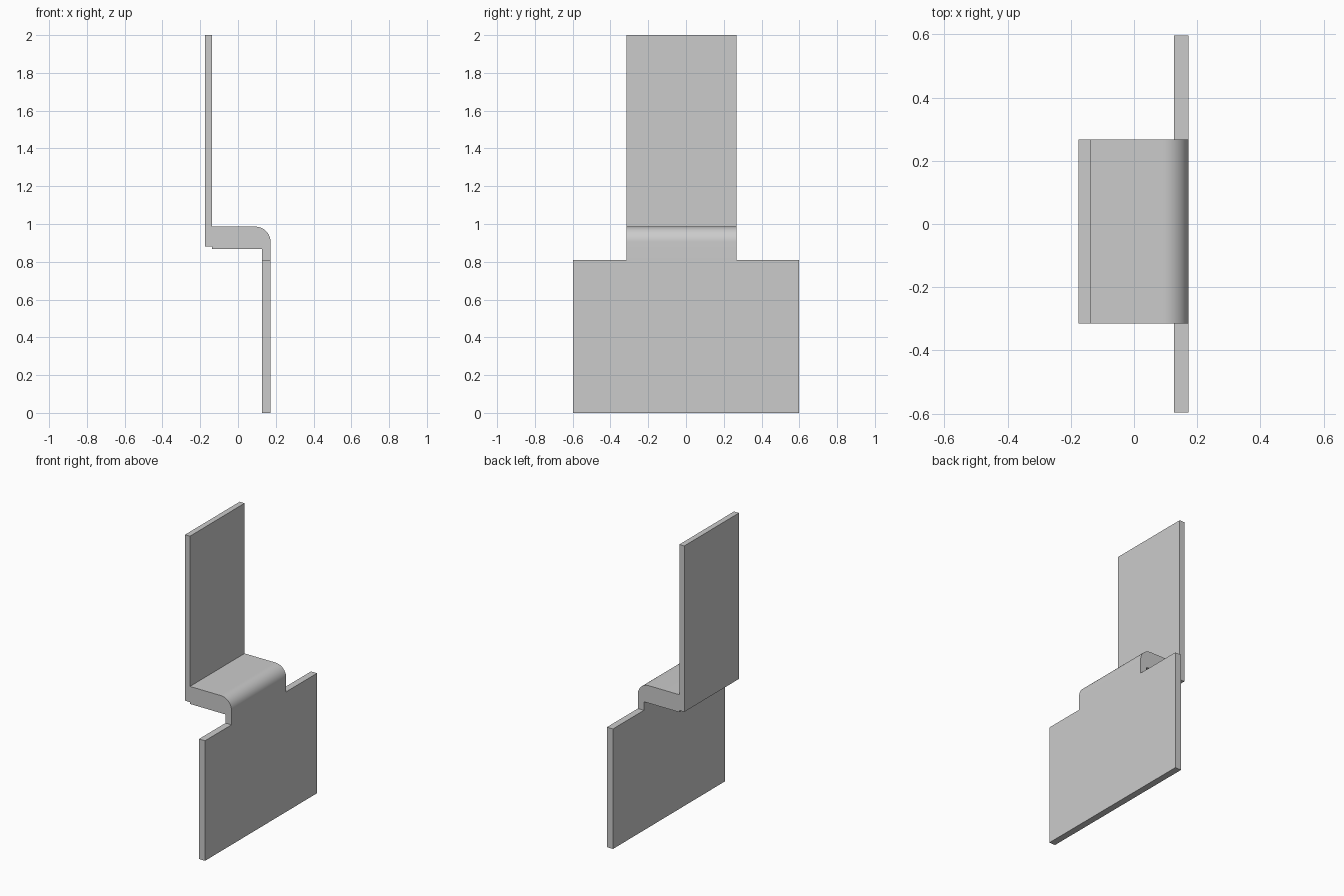
import bpy, bmesh, math

cube = bpy.data.objects.get("Cube")
if cube:
    bpy.data.objects.remove(cube, do_unlink=True)

# Single plain grey finish
grey = bpy.data.materials.new("plain_grey")
grey.use_nodes = True
colour = (0.6, 0.6, 0.6, 1)
grey.diffuse_color = colour
grey.node_tree.nodes["Principled BSDF"].inputs["Base Color"].default_value = colour


def extrude_profile(name, profile, y0, y1):
    """Extrude an x-z outline along y."""
    bm = bmesh.new()
    face = bm.faces.new([bm.verts.new((x, y0, z)) for x, z in profile])
    result = bmesh.ops.extrude_face_region(bm, geom=[face])
    verts = [v for v in result["geom"] if isinstance(v, bmesh.types.BMVert)]
    bmesh.ops.translate(bm, verts=verts, vec=(0, y1 - y0, 0))
    bmesh.ops.recalc_face_normals(bm, faces=bm.faces[:])
    mesh = bpy.data.meshes.new(name)
    bm.to_mesh(mesh)
    bm.free()
    mesh.materials.append(grey)
    obj = bpy.data.objects.new(name, mesh)
    bpy.context.collection.objects.link(obj)
    return obj


def rectangle(x0, x1, z0, z1):
    return [(x0, z0), (x1, z0), (x1, z1), (x0, z1)]


inner, outer = 0.127, 0.172    # faces of the lower plate
back, joint = -0.175, -0.138   # faces of the upper plate
shoulder, ledge, top = 0.81, 0.868, 0.986
tab = (-0.315, 0.268)          # width of the tab along y
radius, steps = 0.08, 16

# Wide lower plate and narrower upright tab
extrude_profile("lower_plate", rectangle(inner, outer, 0, shoulder), -0.597, 0.597)
extrude_profile("upper_plate", rectangle(back, joint, 0.88, 2), *tab)

# Connecting shelf with a rounded outer bend and short neck
bend = []
for i in range(steps + 1):
    a = math.pi / 2 * i / steps
    bend.append((outer - radius + radius * math.cos(a),
                 top - radius + radius * math.sin(a)))
outline = [(joint, ledge), (inner, ledge), (inner, shoulder), (outer, shoulder)]
shelf = extrude_profile("bent_shelf", outline + bend + [(joint, top)], *tab)

# Smooth only the bend
bpy.ops.object.select_all(action="DESELECT")
shelf.select_set(True)
bpy.context.view_layer.objects.active = shelf
bpy.ops.object.shade_smooth_by_angle(angle=math.radians(30))
